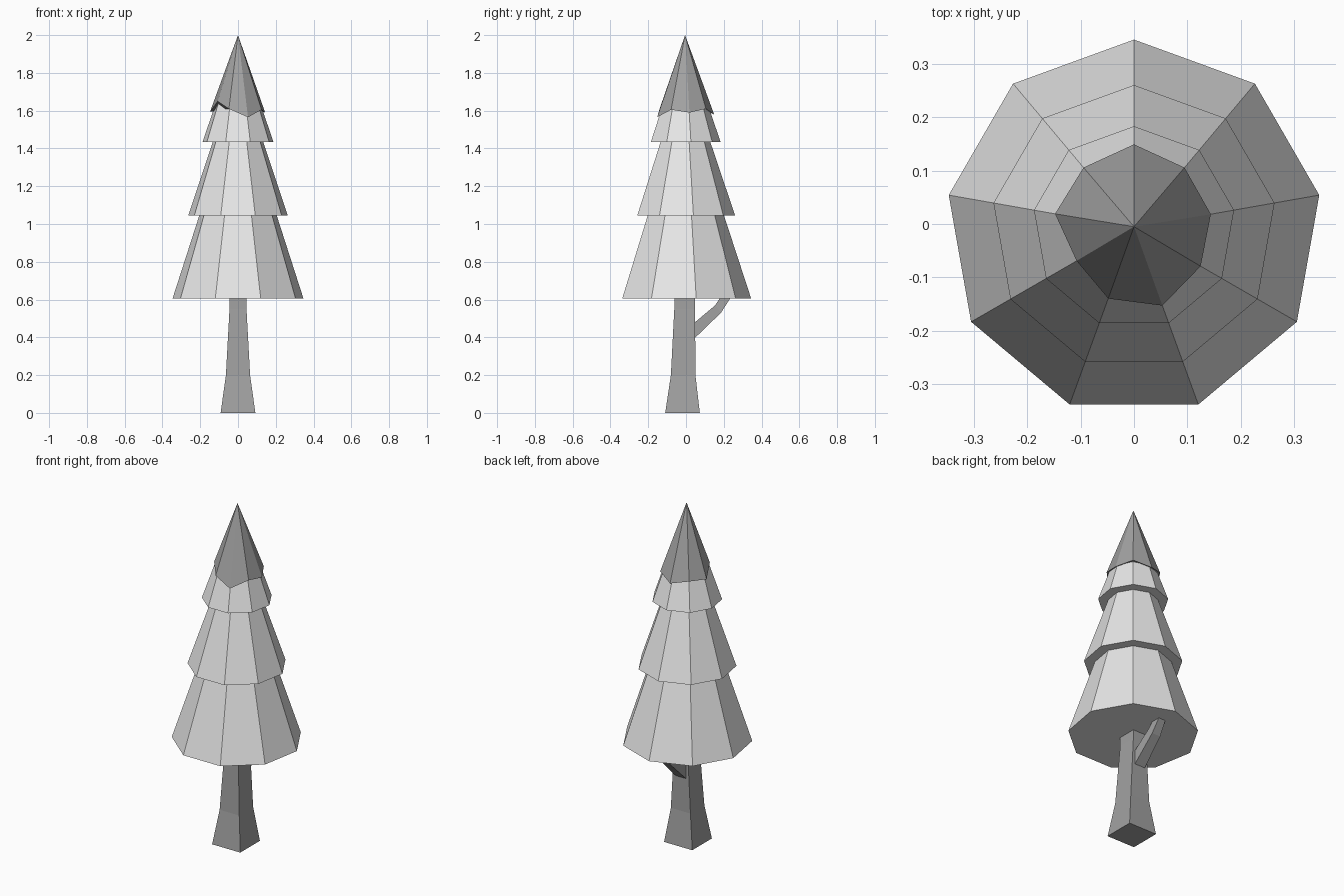
import bpy, bmesh
from math import sin, cos, tau

cube = bpy.data.objects.get("Cube")
if cube:
    bpy.data.objects.remove(cube, do_unlink=True)

SIDES = 9
AXIS_Y = -0.007


def make_material(name, value):
    mat = bpy.data.materials.new(name)
    mat.use_nodes = True
    color = (value, value, value, 1)
    mat.diffuse_color = color
    mat.node_tree.nodes["Principled BSDF"].inputs["Base Color"].default_value = color
    return mat


def loft(name, rings, mat):
    """Skin a stack of equal rings; a one-point ring makes a tip."""
    bm = bmesh.new()
    loops = [[bm.verts.new(p) for p in ring] for ring in rings]
    for low, high in zip(loops, loops[1:]):
        n = len(low)
        for i in range(n):
            j = (i + 1) % n
            if len(high) == 1:
                bm.faces.new((low[i], low[j], high[0]))
            else:
                bm.faces.new((low[i], low[j], high[j], high[i]))
    for loop in (loops[0], loops[-1]):
        if len(loop) > 2:
            bm.faces.new(loop)
    bmesh.ops.recalc_face_normals(bm, faces=bm.faces)
    mesh = bpy.data.meshes.new(name)
    bm.to_mesh(mesh)
    bm.free()
    mesh.materials.append(mat)
    obj = bpy.data.objects.new(name, mesh)
    bpy.context.collection.objects.link(obj)
    return obj


def ring_point(i, radius, z):
    a = tau * i / SIDES
    return (radius * sin(a), AXIS_Y + radius * cos(a), z)


def ring(radius, z):
    return [ring_point(i, radius, z) for i in range(SIDES)]


def rectangle(half_x, y0, y1, z0, z1):
    return [(-half_x, y0, z0), (half_x, y0, z0), (half_x, y1, z1), (-half_x, y1, z1)]


foliage = make_material("pale foliage", 0.8)
crown = make_material("grey crown", 0.36)
bark = make_material("grey bark", 0.36)

# Three overlapping foliage tiers
tiers = {
    "lower_foliage": ((0.352, 0.605), (0.2, 1.07)),
    "middle_foliage": ((0.267, 1.045), (0.127, 1.46)),
    "upper_foliage": ((0.19, 1.435), (0.113, 1.66)),
}
for name, (base, top) in tiers.items():
    loft(name, [ring(*base), ring(*top)], foliage)

# Pointed crown with an uneven hem
hem = [(0.156, 1.58), (0.147, 1.61), (0.146, 1.59), (0.144, 1.605), (0.155, 1.565),
       (0.141, 1.61), (0.124, 1.65), (0.15, 1.595), (0.147, 1.6)]
loft("crown", [[ring_point(i, r, z) for i, (r, z) in enumerate(hem)],
               [(0, -0.005, 2.0)]], crown)

# Square trunk with a flared foot
trunk = [(0.092, -0.11, 0.073, 0), (0.064, -0.08, 0.05, 0.2),
         (0.045, -0.062, 0.048, 0.55), (0.045, -0.062, 0.048, 0.62)]
loft("trunk", [rectangle(h, y0, y1, z, z) for h, y0, y1, z in trunk], bark)

# Bent branch rising from the back of the trunk into the foliage
branch = [(0.035, 0.03, 0.03, 0.38, 0.465), (0.028, 0.185, 0.155, 0.53, 0.57),
          (0.022, 0.238, 0.182, 0.612, 0.612)]
loft("branch", [rectangle(*section) for section in branch], bark)
